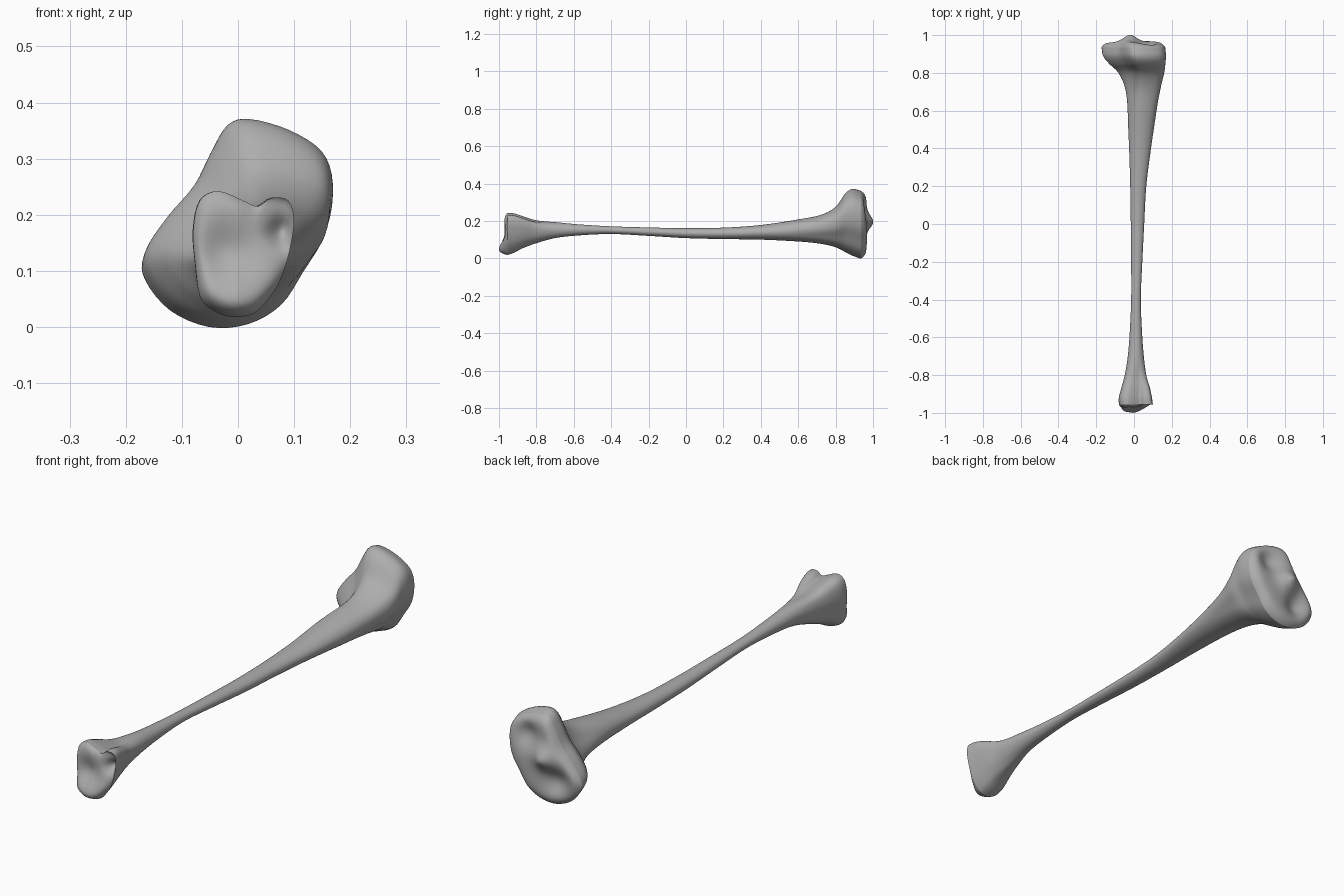
import bpy, bmesh, math
from mathutils import Vector

cube = bpy.data.objects.get("Cube")
if cube:
    bpy.data.objects.remove(cube, do_unlink=True)

# Outlines of the two ends (x, z), clockwise from the top
KNEE = [(.02, .37), (.09, .35), (.15, .31), (.17, .25), (.16, .17), (.12, .1),
        (.08, .04), (.02, .005), (-.05, 0), (-.12, .03), (-.165, .085), (-.168, .13),
        (-.13, .19), (-.08, .25), (-.05, .31), (-.02, .36)]
ANKLE = [(.01, .225), (.035, .215), (.06, .23), (.09, .225), (.1, .19), (.093, .14),
         (.08, .095), (.062, .06), (.03, .025), (-.01, .018), (-.045, .03), (-.068, .055),
         (-.076, .11), (-.08, .17), (-.068, .225), (-.035, .242)]

# Bone thickness along its length: y, x range, z range
SECTIONS = [(-.955, -.08, .1, .018, .242), (-.92, -.08, .095, .03, .24),
            (-.87, -.068, .085, .055, .225), (-.8, -.05, .065, .08, .205),
            (-.7, -.033, .052, .108, .194), (-.58, -.023, .043, .122, .182),
            (-.4, -.015, .036, .13, .171), (-.2, -.015, .044, .12, .165),
            (0, -.017, .054, .108, .161), (.2, -.02, .065, .103, .164),
            (.4, -.026, .09, .1, .178), (.6, -.036, .12, .09, .208),
            (.72, -.05, .142, .078, .232), (.8, -.082, .16, .06, .275),
            (.85, -.13, .166, .036, .345), (.89, -.16, .169, .016, .37),
            (.935, -.168, .165, 0, .36)]


def spline(points, steps, closed):
    """Smooth curve through points of any dimension."""
    pts = [Vector(p) for p in points]
    n = len(pts)
    pick = (lambda i: pts[i % n]) if closed else (lambda i: pts[max(0, min(n - 1, i))])
    out = []
    for i in range(n if closed else n - 1):
        a, b, c, d = (pick(i + k) for k in (-1, 0, 1, 2))
        for s in range(steps):
            t = s / steps
            out.append(b + (c - a) * (t / 2) + (a * 2 - b * 5 + c * 4 - d) * (t * t / 2)
                       + (b * 3 - a - c * 3 + d) * (t ** 3 / 2))
    return out if closed else out + [pts[-1]]


def unit_outline(points):
    """Scale a closed outline into a box from -1 to 1."""
    lo = [min(p[k] for p in points) for k in (0, 1)]
    hi = [max(p[k] for p in points) for k in (0, 1)]
    return spline([[2 * (p[k] - lo[k]) / (hi[k] - lo[k]) - 1 for k in (0, 1)]
                   for p in points], 4, True)


def ease(a, b, v):
    t = max(0, min(1, (v - a) / (b - a)))
    return t * t * (3 - 2 * t)


def bump(x, z, cx, cz, size):
    return math.exp(-((x - cx) ** 2 + (z - cz) ** 2) / size ** 2)


# Joint surfaces: two hollows beside a central ridge, and a dished lower end
def knee_face(x, z):
    return (.968 + .034 * bump(x, z, -.02, .195, .045)
            - .03 * bump(x, z, .07, .27, .055) - .03 * bump(x, z, -.07, .1, .055))


def ankle_face(x, z):
    return (-1.01 + .2 * (z - .03) + .35 * max(0, x)
            + .03 * bump(x, z, -.02, .13, .055) + .03 * bump(x, z, .08, .17, .025))


knee, ankle = unit_outline(KNEE), unit_outline(ANKLE)
COUNT = len(knee)
circle = [Vector((math.sin(i * math.tau / COUNT), math.cos(i * math.tau / COUNT)))
          for i in range(COUNT)]
bm = bmesh.new()


def bridge(a, b):
    for i in range(COUNT):
        j = (i + 1) % COUNT
        bm.faces.new((a[i], a[j], b[j], b[i]))


# Shaft: round in the middle, flaring into each end outline
rings = []
for y, x0, x1, z0, z1 in spline(SECTIONS, 7, False):
    to_knee, to_ankle = ease(.5, .87, y), ease(-.65, -.92, y)
    ring = []
    for c, k, a in zip(circle, knee, ankle):
        p = c.lerp(k, to_knee).lerp(a, to_ankle)
        ring.append(bm.verts.new(((x0 + x1) / 2 + p.x * (x1 - x0) / 2, y,
                                  (z0 + z1) / 2 + p.y * (z1 - z0) / 2)))
    if rings:
        bridge(rings[-1], ring)
    rings.append(ring)


# Ends: shrinking rings that roll over the rim onto the joint surface
def close_end(rim, face):
    base = [v.co.copy() for v in rim]
    centre = sum(base, Vector()) / COUNT
    last, steps = rim, 18
    for k in range(1, steps):
        r = 1 - (k / steps) ** 1.7
        ring = []
        for co in base:
            p = centre.lerp(co, r)
            p.y += (face(p.x, p.z) - p.y) * (1 - r ** 9)
            ring.append(bm.verts.new(p))
        bridge(last, ring)
        last = ring
    tip = bm.verts.new((centre.x, face(centre.x, centre.z), centre.z))
    for i in range(COUNT):
        bm.faces.new((last[i], last[(i + 1) % COUNT], tip))


close_end(rings[-1], knee_face)
close_end(rings[0], ankle_face)
bmesh.ops.recalc_face_normals(bm, faces=bm.faces)
mesh = bpy.data.meshes.new("shin_bone")
bm.to_mesh(mesh)
bm.free()
bone = bpy.data.objects.new("shin_bone", mesh)
bpy.context.collection.objects.link(bone)

# Plain grey surface
grey = bpy.data.materials.new("bone_grey")
grey.use_nodes = True
colour = (.42, .42, .42, 1)
grey.diffuse_color = colour
grey.node_tree.nodes["Principled BSDF"].inputs["Base Color"].default_value = colour
mesh.materials.append(grey)

bpy.context.view_layer.objects.active = bone
bone.select_set(True)
bpy.ops.object.shade_smooth_by_angle(angle=math.radians(50))
